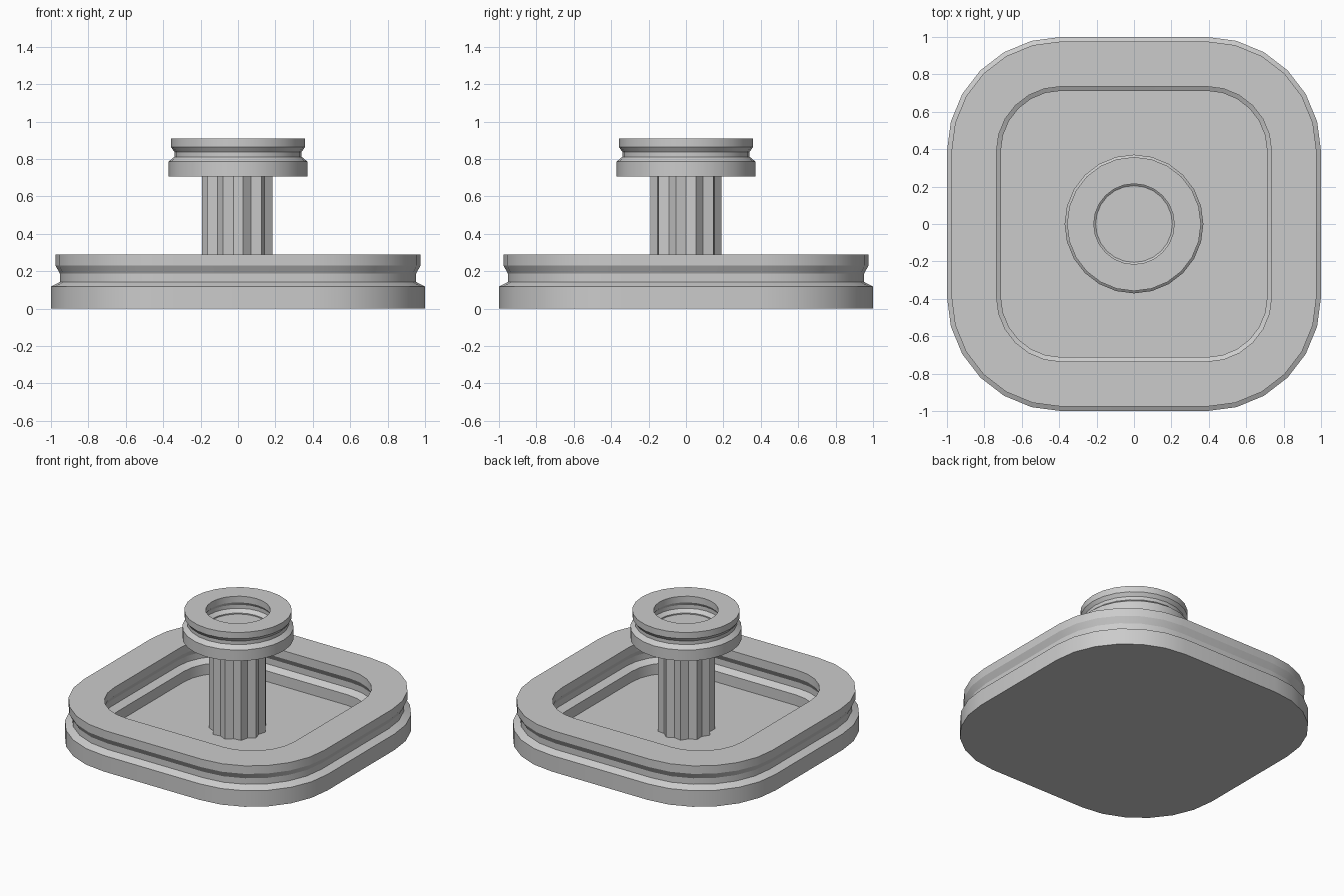
import bpy
import bmesh
from math import pi, sin, cos

if "Cube" in bpy.data.objects:
    bpy.data.objects.remove(bpy.data.objects["Cube"], do_unlink=True)

stone = bpy.data.materials.new("grey stone")
stone.use_nodes = True
GREY = (0.6, 0.6, 0.6, 1)
stone.diffuse_color = GREY
stone.node_tree.nodes["Principled BSDF"].inputs["Base Color"].default_value = GREY


def make_object(name, bm, smooth):
    bmesh.ops.recalc_face_normals(bm, faces=bm.faces)
    mesh = bpy.data.meshes.new(name)
    bm.to_mesh(mesh)
    bm.free()
    mesh.materials.append(stone)
    obj = bpy.data.objects.new(name, mesh)
    bpy.context.collection.objects.link(obj)
    if smooth:
        bpy.ops.object.select_all(action="DESELECT")
        obj.select_set(True)
        bpy.context.view_layer.objects.active = obj
        bpy.ops.object.shade_smooth_by_angle(angle=pi / 7)
    return obj


def bridge(bm, low, high):
    for i in range(len(low)):
        j = (i + 1) % len(low)
        bm.faces.new((low[i], low[j], high[j], high[i]))


def sweep(name, profile, straight, steps):
    """Sweep a (reach, height) profile round a square with rounded corners.
    With no straight part the result is a plain turned shape."""
    bm = bmesh.new()
    rings = []
    for reach, z in profile:
        ring = []
        for corner in range(4):
            middle = (corner + 0.5) * pi / 2
            cx = straight * (1 if cos(middle) > 0 else -1)
            cy = straight * (1 if sin(middle) > 0 else -1)
            # A turned shape shares the point between neighbouring corners
            for k in range(steps + (1 if straight else 0)):
                a = (corner + k / steps) * pi / 2
                r = reach - straight
                ring.append(bm.verts.new((cx + r * cos(a), cy + r * sin(a), z)))
        rings.append(ring)
    for low, high in zip(rings, rings[1:]):
        bridge(bm, low, high)
    # Close the underside and the basin floor
    bm.faces.new(rings[0])
    bm.faces.new(rings[-1])
    return make_object(name, bm, True)


# Large lower basin: stepped outer wall, rim, matching inner wall, floor
sweep("lower_basin", [
    (1.0, 0), (1.0, 0.118), (0.952, 0.143), (0.952, 0.187), (0.976, 0.23),
    (0.976, 0.289), (0.735, 0.289), (0.735, 0.23), (0.76, 0.187),
    (0.76, 0.143), (0.712, 0.118), (0.712, 0.04)], 0.39, 6)

# Small round upper bowl
sweep("upper_bowl", [
    (0.371, 0.706), (0.371, 0.786), (0.34, 0.812), (0.34, 0.838),
    (0.358, 0.863), (0.358, 0.909), (0.215, 0.909), (0.215, 0.863),
    (0.232, 0.838), (0.232, 0.812), (0.205, 0.79), (0.205, 0.782)], 0, 6)

# Fluted column: ridges and valleys alternate round the shaft
RIDGES = 11
bm = bmesh.new()
rings = []
for z in (0.035, 0.72):
    ring = []
    for i in range(RIDGES * 2):
        r = 0.193 if i % 2 == 0 else 0.168
        a = pi + i * pi / RIDGES
        ring.append(bm.verts.new((r * cos(a), r * sin(a), z)))
    rings.append(ring)
bridge(bm, *rings)
for ring in rings:
    bm.faces.new(ring)
make_object("fluted_column", bm, False)
